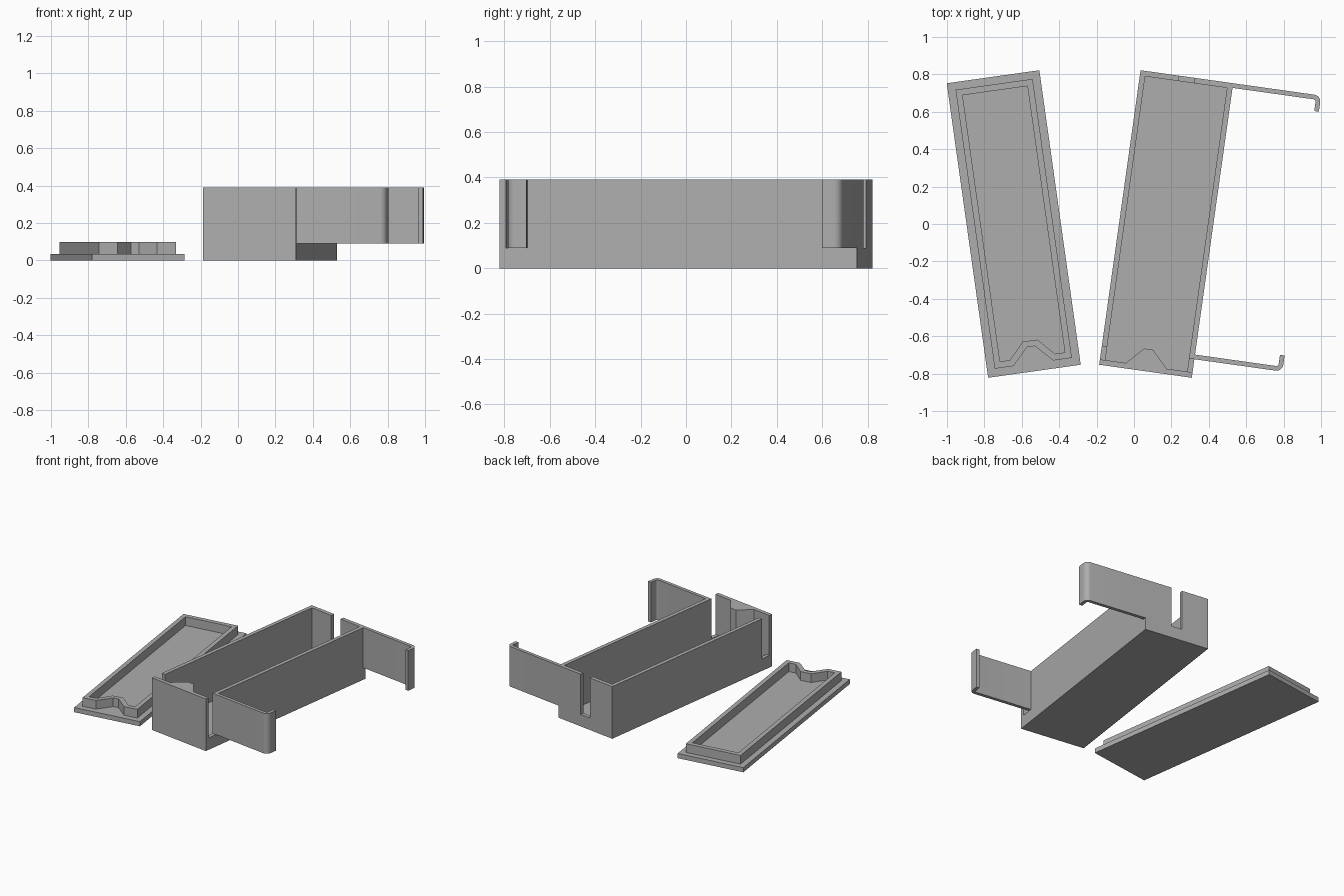
import bpy, bmesh, math
from mathutils import Matrix

if "Cube" in bpy.data.objects:
    bpy.data.objects.remove(bpy.data.objects["Cube"], do_unlink=True)

grey = bpy.data.materials.new("plain_grey")
grey.use_nodes = True
grey.diffuse_color = (0.42, 0.42, 0.42, 1)
grey.node_tree.nodes["Principled BSDF"].inputs["Base Color"].default_value = grey.diffuse_color

TILT = math.radians(8)
BOX = Matrix.Translation((0.172, 0, 0)) @ Matrix.Rotation(-TILT, 4, 'Z')
LID = Matrix.Translation((-0.643, 0, 0)) @ Matrix.Rotation(TILT, 4, 'Z')
HALF_W, HALF_L, HEIGHT = 0.25, 0.795, 0.39
SLOT_Z = 0.09


def prism(name, outline, z0, z1, place):
    """Upright solid from a 2D outline."""
    bm = bmesh.new()
    face = bm.faces.new([bm.verts.new((x, y, z0)) for x, y in outline])
    grown = bmesh.ops.extrude_face_region(bm, geom=[face])
    top = [v for v in grown["geom"] if isinstance(v, bmesh.types.BMVert)]
    bmesh.ops.translate(bm, verts=top, vec=(0, 0, z1 - z0))
    bmesh.ops.recalc_face_normals(bm, faces=bm.faces)
    mesh = bpy.data.meshes.new(name)
    bm.to_mesh(mesh)
    bm.free()
    mesh.materials.append(grey)
    obj = bpy.data.objects.new(name, mesh)
    obj.matrix_world = place
    bpy.context.collection.objects.link(obj)
    return obj


def rect(x0, x1, y0, y1):
    return [(x0, y0), (x1, y0), (x1, y1), (x0, y1)]


def notched(half_w, back, front, foot, tip, tip_y):
    """Rectangle whose front edge is pushed in by a tapered bump."""
    return [(-half_w, back), (-half_w, front), (-foot, front), (-tip, tip_y),
            (tip, tip_y), (foot, front), (half_w, front), (half_w, back)]


def cut(obj, cutter):
    """Subtract the cutter and discard it."""
    mod = obj.modifiers.new("cut", 'BOOLEAN')
    mod.operation = 'DIFFERENCE'
    mod.solver = 'EXACT'
    mod.object = cutter
    bpy.context.view_layer.update()
    graph = bpy.context.evaluated_depsgraph_get()
    mesh = bpy.data.meshes.new_from_object(obj.evaluated_get(graph))
    obj.modifiers.clear()
    obj.data = mesh
    bpy.data.objects.remove(cutter, do_unlink=True)


# Open box with a tapered bump inside the front wall
box = prism("box_body", rect(-HALF_W, HALF_W, -HALF_L, HALF_L), 0, HEIGHT, BOX)
cut(box, prism("cavity", notched(0.221, 0.766, -0.766, 0.11, 0.024, -0.676), 0.03, 0.5, BOX))

# Slots in the back wall and at the front of both side walls
for slot in (rect(-0.043, 0.043, 0.74, 0.85),
             rect(-0.3, -0.21, -0.766, -0.695),
             rect(0.21, 0.3, -0.766, -0.695)):
    cut(box, prism("slot", slot, SLOT_Z, 0.5, BOX))


# Clip arms with a rounded, inward-turned hook
def clip_arm(name, outer_y, inward):
    reach, thick, hook, bend = 0.725, 0.025, 0.087, 0.037

    def arc(radius):
        return [(reach - bend + radius * math.sin(a), bend - radius * math.cos(a))
                for a in (math.pi / 2 * i / 8 for i in range(9))]

    outline = [(0.23, 0)] + arc(bend) + [(reach, hook), (reach - thick, hook)]
    outline += arc(bend - thick)[::-1] + [(0.23, thick)]
    arm = prism(name, [(x, outer_y + inward * y) for x, y in outline], SLOT_Z, HEIGHT, BOX)
    bpy.ops.object.select_all(action='DESELECT')
    arm.select_set(True)
    bpy.context.view_layer.objects.active = arm
    bpy.ops.object.shade_smooth_by_angle(angle=math.radians(30))


clip_arm("front_clip_arm", -0.695, 1)
clip_arm("back_clip_arm", HALF_L, -1)

# Lid plate with a raised rim that follows the bump
prism("lid_plate", rect(-HALF_W, HALF_W, -HALF_L, HALF_L), 0, 0.035, LID)
rim = prism("lid_rim", notched(0.208, 0.754, -0.752, 0.107, 0.021, -0.662), 0.03, 0.1, LID)
cut(rim, prism("rim_opening", notched(0.175, 0.72, -0.718, 0.121, 0.04, -0.63), 0, 0.2, LID))
